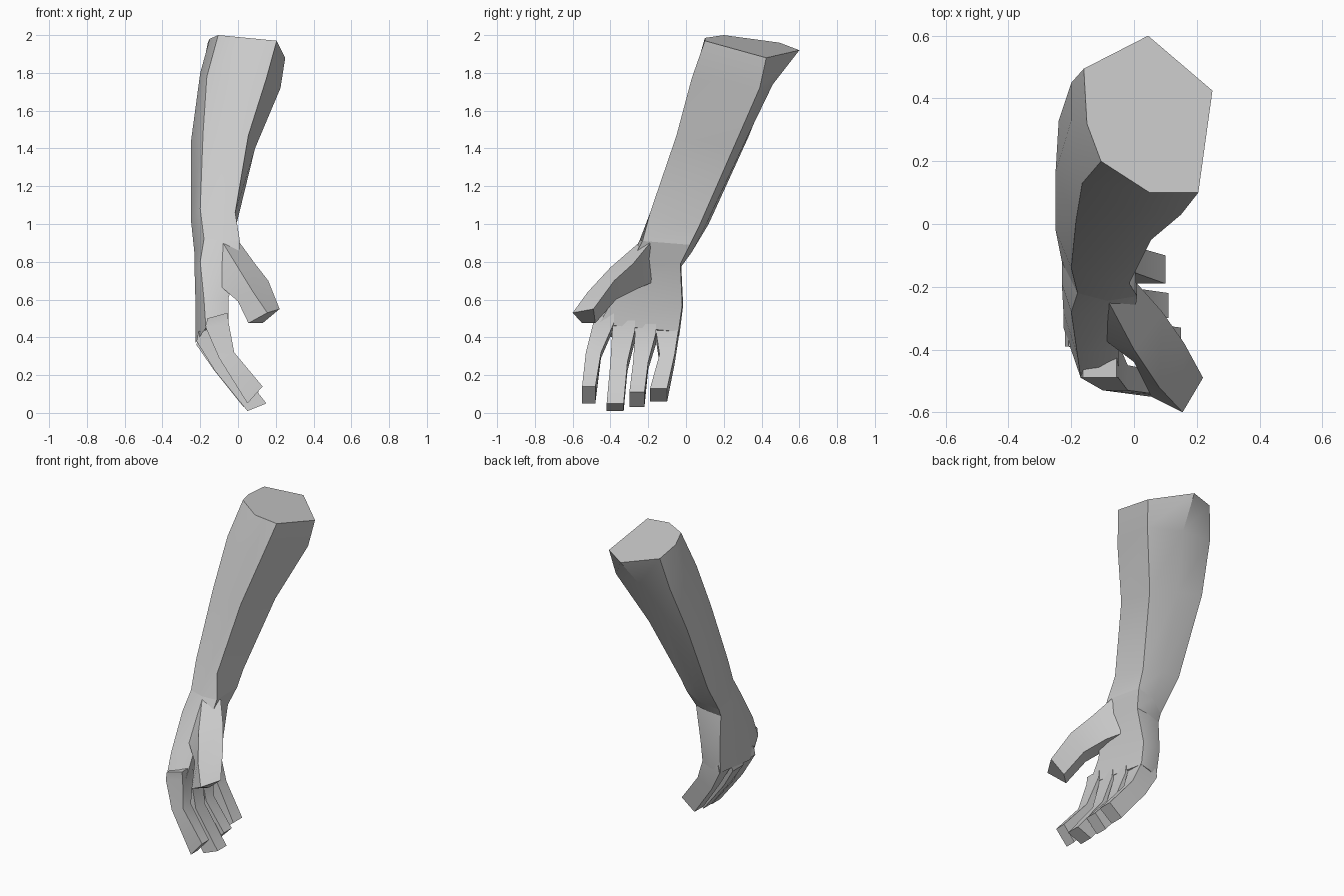
import bpy
import bmesh
from math import radians
from mathutils import Vector

default_cube = bpy.data.objects.get("Cube")
if default_cube:
    bpy.data.objects.remove(default_cube, do_unlink=True)

UNIT = 0.01  # profile points are written in hundredths

skin = bpy.data.materials.new("plain_grey")
skin.use_nodes = True
skin.diffuse_color = (0.6, 0.6, 0.6, 1)
skin.node_tree.nodes["Principled BSDF"].inputs["Base Color"].default_value = (0.6, 0.6, 0.6, 1)


def loft(name, sections):
    """Bridge a row of equal cross-sections and cap both ends."""
    bm = bmesh.new()
    loops = [[bm.verts.new(Vector(point) * UNIT) for point in section] for section in sections]
    count = len(loops[0])
    for upper, lower in zip(loops, loops[1:]):
        for i in range(count):
            j = (i + 1) % count
            bm.faces.new((upper[i], upper[j], lower[j], lower[i]))
    bm.faces.new(loops[0])
    bm.faces.new(reversed(loops[-1]))
    bmesh.ops.recalc_face_normals(bm, faces=bm.faces)
    mesh = bpy.data.meshes.new(name)
    bm.to_mesh(mesh)
    bm.free()
    mesh.materials.append(skin)
    part = bpy.data.objects.new(name, mesh)
    bpy.context.scene.collection.objects.link(part)
    bpy.ops.object.select_all(action="DESELECT")
    part.select_set(True)
    bpy.context.view_layer.objects.active = part
    bpy.ops.object.shade_smooth_by_angle(angle=radians(30))
    return part


def limb_ring(inner_front, outer_front, outer_side, outer_back, inner_back, front_bulge, back_bulge):
    """Five corners plus a bulging middle point on the front and on the back."""
    front = (Vector(inner_front) + Vector(outer_front)) / 2 - Vector((0, front_bulge, 0))
    back = (Vector(outer_back) + Vector(inner_back)) / 2 + Vector((0, back_bulge, 0))
    return [inner_front, front, outer_front, outer_side, outer_back, back, inner_back]


def finger(name, *joints):
    """Each joint holds back (x, z), pad (x, z) and the (y, y) side limits."""
    sections = []
    for back, pad, (near, far) in joints:
        sections.append([(back[0], near, back[1]), (pad[0], near, pad[1]),
                         (pad[0], far, pad[1]), (back[0], far, back[1])])
    # The root is sunk into the palm
    root = [(x * 0.9 - 1, y, z + 5) for x, y, z in sections[0]]
    return loft(name, [root] + sections)


# Forearm, from the cut end down to the wrist
wrist = limb_ring((1, -23, 91), (-18, -22, 92), (-23, -12, 84), (-22, -2, 81), (-2, 2, 89), 2, 3)
forearm_rings = [
    limb_ring((20.5, 10, 197), (-10.5, 20, 200), (-15, 32, 198), (-16, 49.5, 196), (25, 42.5, 188), 5, 14),
    limb_ring((15, 3, 177), (-16.5, 13, 178), (-20, 33, 180), (-20, 45, 176), (22.5, 39, 172), 4, 4),
    limb_ring((5.5, -5, 147), (-18.5, 1, 148), (-25, 16.5, 143), (-24, 33, 146), (9, 25, 140), 2, 2),
    limb_ring((-1.5, -19, 106), (-20, -14, 108), (-25, -2, 103), (-24, 12, 100), (-1, 7, 99), 1, 1),
    wrist,
]
loft("forearm", forearm_rings)

# Palm, from the wrist down to the knuckles
palm_rings = [
    wrist,
    limb_ring((0, -30, 78), (-20, -28, 80), (-23, -19, 76), (-22, -4, 76), (-5, -3, 79), 2, 1),
    limb_ring((-5, -38, 61), (-18, -42, 60), (-22.5, -28, 58), (-22, -3, 57), (-9, -2, 57), 1, 1),
    limb_ring((-5, -46, 47), (-17, -49, 45), (-22.5, -33, 37), (-21, -5, 39), (-9, -4, 43), 1, 1),
]
loft("palm", palm_rings)

# Four curled fingers
finger("index_finger",
       ((-17, 45), (-5, 48), (-49, -38)),
       ((-10, 29), (-2, 32), (-53, -45)),
       ((5, 5), (13, 14), (-55, -48)))
finger("middle_finger",
       ((-22, 38), (-6, 44), (-39, -27)),
       ((-12, 22), (-2, 27), (-40, -31)),
       ((5, 1), (15, 5), (-42, -33)))
finger("ring_finger",
       ((-22, 36), (-7, 42), (-27, -16)),
       ((-13, 23), (-3, 27), (-28, -20)),
       ((3, 3), (11, 11), (-30, -22)))
finger("little_finger",
       ((-21, 39), (-9, 44), (-16, -4)),
       ((-14, 26), (-4, 31), (-14, -6)),
       ((1, 6), (10, 13), (-19, -10)))

# Thumb, from the wrist out to the tip
loft("thumb", [
    [(1, -19, 90), (-8, -25, 90), (-13, -33, 70), (-6, -18, 69)],
    [(9, -28, 79), (0, -40, 77), (-8, -38, 66), (0, -25, 66)],
    [(16, -38, 70), (8, -52, 64), (0, -44, 59), (7, -37, 60)],
    [(22, -49, 55), (15.5, -60, 53), (5.5, -55, 47.5), (13, -48, 47.5)],
])
